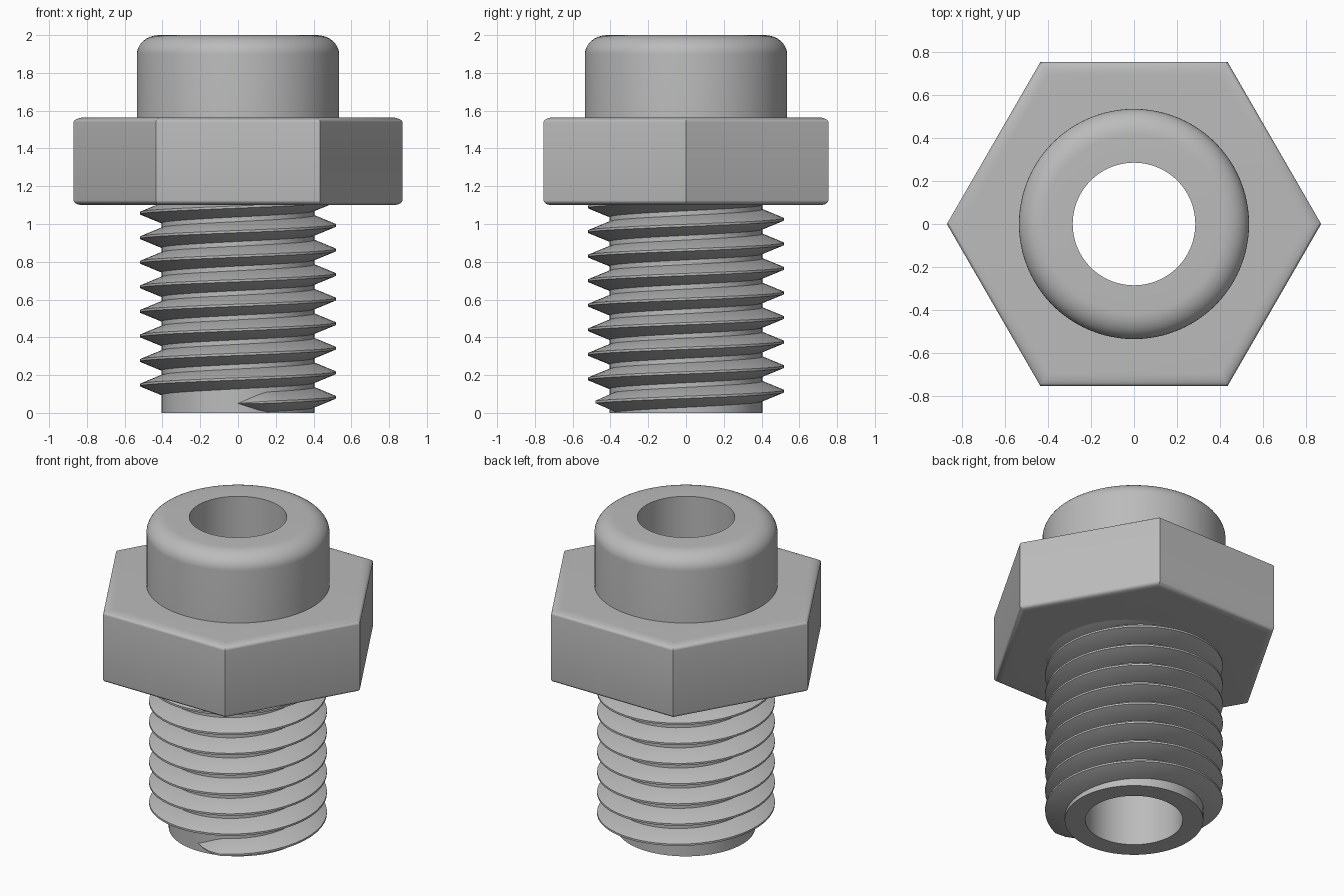
import bpy
import bmesh
from math import sin, cos, pi, radians

old = bpy.data.objects.get("Cube")
if old:
    bpy.data.objects.remove(old, do_unlink=True)

# One plain grey metal
metal = bpy.data.materials.new("grey_metal")
metal.use_nodes = True
grey = (0.5, 0.5, 0.5, 1)
metal.diffuse_color = grey
metal.node_tree.nodes["Principled BSDF"].inputs["Base Color"].default_value = grey


def loft(name, rings, close_ends=False, loop=False):
    """Skin a list of equal vertex rings into one object."""
    bm = bmesh.new()
    rows = [[bm.verts.new(p) for p in ring] for ring in rings]
    pairs = list(zip(rows, rows[1:]))
    if loop:
        pairs.append((rows[-1], rows[0]))
    n = len(rows[0])
    for a, b in pairs:
        for i in range(n):
            j = (i + 1) % n
            bm.faces.new((a[i], a[j], b[j], b[i]))
    if close_ends:
        bm.faces.new(rows[0])
        bm.faces.new(rows[-1])
    bmesh.ops.recalc_face_normals(bm, faces=bm.faces)
    mesh = bpy.data.meshes.new(name)
    bm.to_mesh(mesh)
    bm.free()
    mesh.materials.append(metal)
    obj = bpy.data.objects.new(name, mesh)
    bpy.context.collection.objects.link(obj)
    bpy.ops.object.select_all(action='DESELECT')
    obj.select_set(True)
    bpy.context.view_layer.objects.active = obj
    bpy.ops.object.shade_smooth_by_angle(angle=radians(30))
    return obj


def polygon_rings(profile, sides):
    """Turn (radius, height) points into rings around z."""
    return [[(r * cos(2 * pi * i / sides), r * sin(2 * pi * i / sides), z)
             for i in range(sides)] for r, z in profile]


def fillet(radius, z, width, height, steps=10):
    """Rounded edge from the wall in to the flat face at z + height."""
    angles = [pi / 2 * k / steps for k in range(steps + 1)]
    return [(radius - width * (1 - cos(a)), z + height * sin(a)) for a in angles]


BORE, SHANK, CREST, CAP, HEX = 0.285, 0.405, 0.52, 0.535, 0.87
HEX_LOW, HEX_HIGH, TOP = 1.1, 1.565, 2.0

# Hollow shank and rounded cap
body = [(BORE, 0), (SHANK, 0), (SHANK, 1.3), (CAP, 1.3)]
body += fillet(CAP, TOP - 0.1, 0.12, 0.1) + [(BORE, TOP)]
loft("shank_and_cap", polygon_rings(body, 96), loop=True)

# Hexagonal collar with softened rims; its core hides in the tube wall
core = 0.36
collar = [(core, HEX_LOW)] + fillet(HEX, HEX_LOW + 0.025, 0.05, -0.025)[::-1]
collar += fillet(HEX, HEX_HIGH - 0.025, 0.07, 0.025) + [(core, HEX_HIGH)]
loft("hex_collar", polygon_rings(collar, 6), loop=True)

# Right-handed helical thread, tapering in at the lower end
PITCH, START, STEPS, TURNS = 0.13, 0.05, 48, 8.6
sections = []
for k in range(int(STEPS * TURNS) + 1):
    turn = k / STEPS
    a = 2 * pi * turn - pi / 2
    z = START + PITCH * turn
    grow = max(0.01, min(1, turn * 18))
    crest = SHANK + (CREST - SHANK) * grow
    base, tip = 0.053 * grow, 0.006 * grow
    shape = [(SHANK - 0.01, -base), (SHANK, -base), (crest, -tip),
             (crest, tip), (SHANK, base), (SHANK - 0.01, base)]
    sections.append([(r * cos(a), r * sin(a), z + h) for r, h in shape])
loft("screw_thread", sections, close_ends=True)
